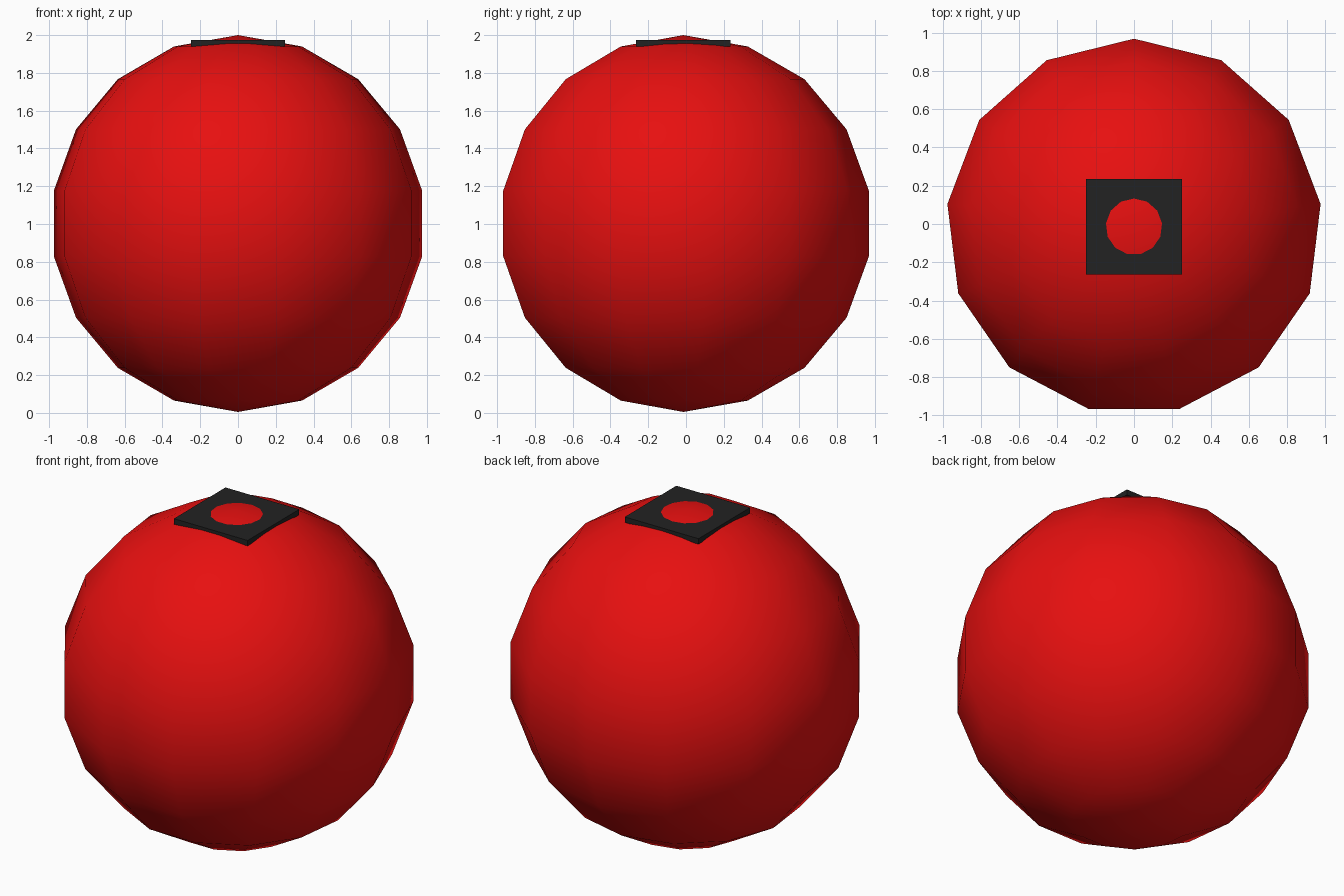
import bpy
import bmesh
from mathutils import Matrix, Vector

cube = bpy.data.objects.get("Cube")
if cube:
    bpy.data.objects.remove(cube, do_unlink=True)


def make_material(name, color):
    mat = bpy.data.materials.new(name)
    mat.use_nodes = True
    mat.diffuse_color = color
    mat.node_tree.nodes["Principled BSDF"].inputs["Base Color"].default_value = color
    return mat


def make_object(name, bm, mat, smooth):
    mesh = bpy.data.meshes.new(name)
    for face in bm.faces:
        face.smooth = smooth
    bm.to_mesh(mesh)
    bm.free()
    mesh.materials.append(mat)
    obj = bpy.data.objects.new(name, mesh)
    bpy.context.collection.objects.link(obj)
    return obj


red = make_material("red", (0.8, 0.005, 0.005, 1))
black = make_material("black", (0.016, 0.016, 0.016, 1))

# Round body: thirteen-sided smooth ball
center = Vector((0, -0.014, 1.0025))
bm = bmesh.new()
bmesh.ops.create_uvsphere(bm, u_segments=13, v_segments=9, radius=0.9975,
                          matrix=Matrix.Translation(center))
make_object("ball_body", bm, red, True)

# Thin square plate on top, with the crown of the ball showing through
bm = bmesh.new()
bmesh.ops.create_cube(bm, size=1, matrix=Matrix.Translation((0, center.y, 1.957))
                      @ Matrix.Diagonal((0.5, 0.5, 0.034, 1)))
make_object("top_plate", bm, black, False)
